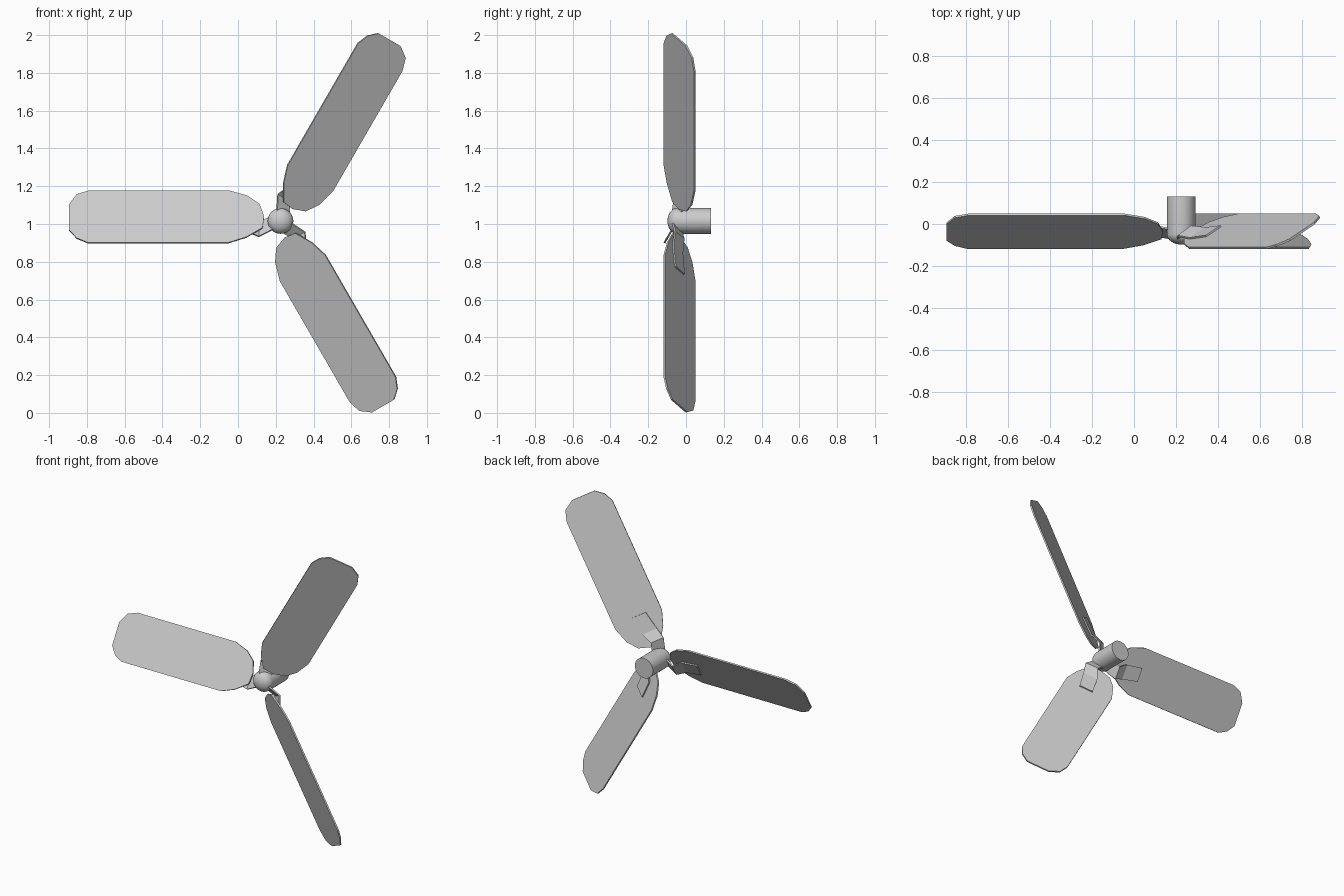
import bpy, bmesh, math
from mathutils import Matrix, Vector

cube = bpy.data.objects.get("Cube")
if cube:
    bpy.data.objects.remove(cube)

HUB = Vector((0.225, 0, 1.016))
SLOPE = 0.58        # blade pitch: depth gained per unit of chord
MID = -0.047        # depth of the blade plane at the hub axis

grey = bpy.data.materials.new("light_grey")
grey.use_nodes = True
colour = (0.6, 0.6, 0.6, 1)
grey.diffuse_color = colour
grey.node_tree.nodes["Principled BSDF"].inputs["Base Color"].default_value = colour


def add_object(name, bm):
    bmesh.ops.recalc_face_normals(bm, faces=bm.faces)
    mesh = bpy.data.meshes.new(name)
    bm.to_mesh(mesh)
    bm.free()
    mesh.materials.append(grey)
    obj = bpy.data.objects.new(name, mesh)
    bpy.context.collection.objects.link(obj)
    return obj


def thicken(obj, thickness):
    mod = obj.modifiers.new("thickness", 'SOLIDIFY')
    mod.thickness = thickness
    mod.offset = 0


def pitched(w):
    return MID + SLOPE * w


# Blade: pitched flat outline, as (distance from hub, chord position)
OUTLINE = [(0.275, 0.16), (0.175, 0.132), (0.111, 0.088), (0.087, 0.023),
           (0.095, -0.037), (0.182, -0.087), (0.275, -0.116),
           (1.02, -0.116), (1.079, -0.092), (1.12, -0.048),
           (1.12, 0.085), (1.079, 0.14), (1.01, 0.16)]


def make_blade(name):
    bm = bmesh.new()
    bm.faces.new([bm.verts.new((r, pitched(w), w)) for r, w in OUTLINE])
    obj = add_object(name, bm)
    thicken(obj, 0.01)
    return obj


# Bracket: bent strip from the hub to the back of the blade
LIFT = 0.01
ROWS = [((0.04, -0.07, -0.045), (0.04, -0.025, 0.03)),
        ((0.115, -0.058, -0.083), (0.115, -0.012, -0.01)),
        ((0.18, pitched(-0.055) + LIFT, -0.055), (0.18, pitched(0.03) + LIFT, 0.03)),
        ((0.30, pitched(-0.035) + LIFT, -0.035), (0.30, pitched(0.045) + LIFT, 0.045))]


def make_bracket(name):
    bm = bmesh.new()
    rows = [[bm.verts.new(p) for p in row] for row in ROWS]
    for (a, b), (c, d) in zip(rows, rows[1:]):
        bm.faces.new((a, b, d, c))
    obj = add_object(name, bm)
    thicken(obj, 0.01)
    return obj


# Place three blades and brackets evenly around the hub
for label, angle in (("right", 180), ("upper_left", 60), ("lower_left", -60)):
    t = math.radians(angle)
    c, s = math.cos(t), math.sin(t)
    turn = Matrix(((c, 0, s), (0, 1, 0), (s, 0, -c))).to_4x4()
    for obj in (make_blade(label + "_blade"), make_bracket(label + "_bracket")):
        obj.data.transform(Matrix.Translation(HUB) @ turn)
        obj.data.flip_normals()

# Hub: round shaft with a domed nose, spun around the depth axis
RADIUS, BACK, SHOULDER, DOME = 0.068, 0.132, -0.048, 0.05
profile = [(0, BACK), (RADIUS, BACK)]
for i in range(9):
    a = math.pi / 2 * i / 8
    profile.append((RADIUS * math.cos(a), SHOULDER - DOME * math.sin(a)))
bm = bmesh.new()
verts = [bm.verts.new((r, y, 0)) for r, y in profile]
edges = [bm.edges.new(pair) for pair in zip(verts, verts[1:])]
bmesh.ops.spin(bm, geom=verts + edges, cent=(0, 0, 0), axis=(0, 1, 0),
               angle=math.tau, steps=32)
bmesh.ops.remove_doubles(bm, verts=bm.verts, dist=0.0001)
bmesh.ops.translate(bm, verts=bm.verts, vec=HUB)
hub = add_object("hub", bm)
bpy.ops.object.select_all(action='DESELECT')
hub.select_set(True)
bpy.context.view_layer.objects.active = hub
bpy.ops.object.shade_smooth_by_angle(angle=math.radians(40))
